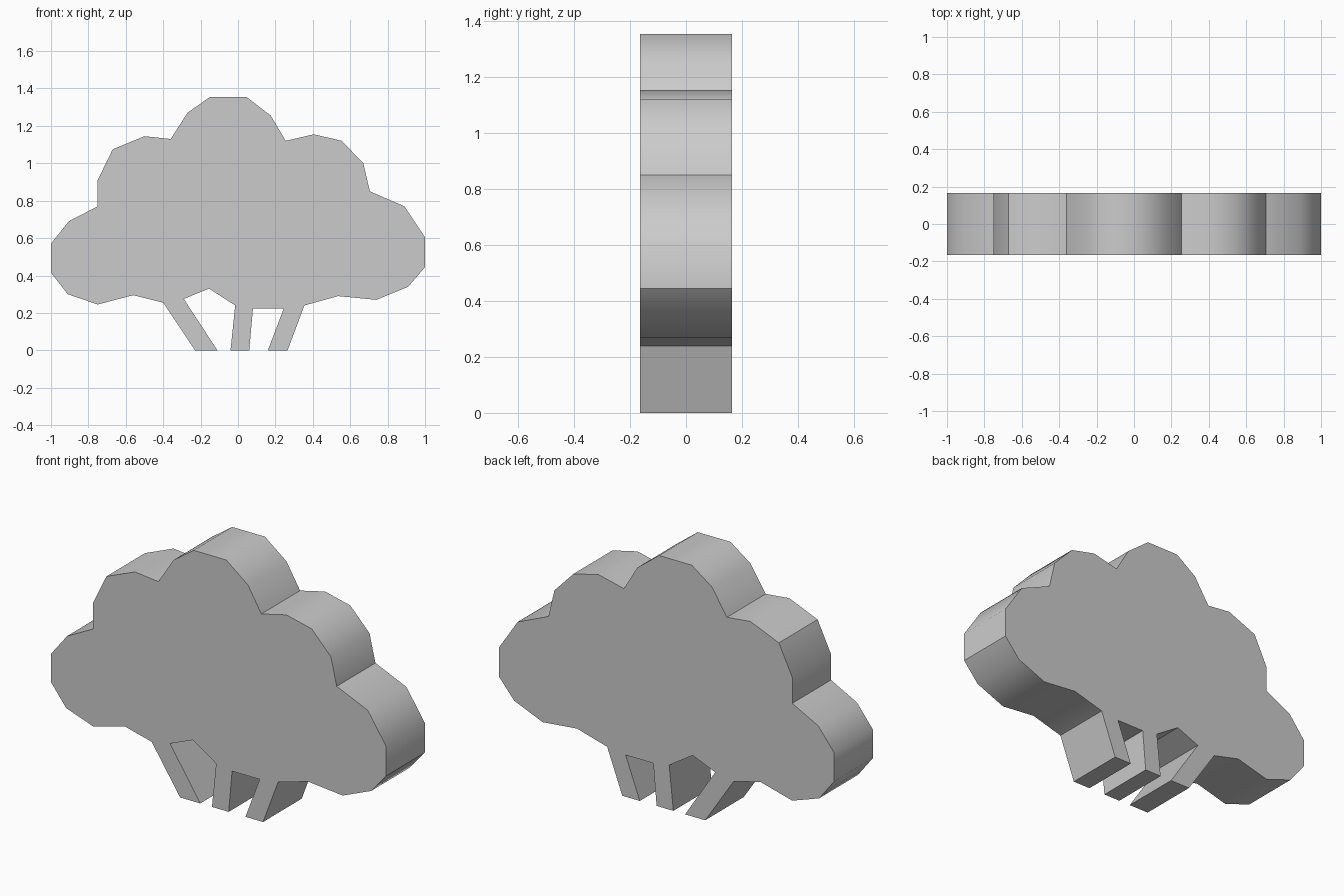
import bpy, bmesh, math

if "Cube" in bpy.data.objects:
    bpy.data.objects.remove(bpy.data.objects["Cube"])

HALF_DEPTH = 0.165

# Front outline, counter-clockwise, grouped by feature (x, z)
legs = [(-0.23, 0), (-0.11, 0), (-0.29, 0.275), (-0.155, 0.33), (-0.015, 0.24),
        (-0.04, 0), (0.06, 0), (0.08, 0.225), (0.245, 0.225), (0.16, 0), (0.265, 0)]
right_lobe = [(0.355, 0.24), (0.535, 0.29), (0.74, 0.27), (0.91, 0.34),
              (1, 0.445), (1, 0.605), (0.89, 0.77)]
upper_right_lobe = [(0.705, 0.85), (0.67, 1.0), (0.555, 1.12), (0.405, 1.155)]
top_lobe = [(0.255, 1.12), (0.175, 1.255), (0.045, 1.355), (-0.15, 1.355), (-0.27, 1.27)]
upper_left_lobe = [(-0.36, 1.13), (-0.5, 1.145), (-0.67, 1.075), (-0.75, 0.91)]
left_lobe = [(-0.75, 0.77), (-0.905, 0.69), (-1, 0.57), (-1, 0.415),
             (-0.91, 0.3), (-0.75, 0.245), (-0.56, 0.295), (-0.4, 0.255)]


def extrude_outline(name, outline, half_depth):
    bm = bmesh.new()
    face = bm.faces.new([bm.verts.new((x, -half_depth, z)) for x, z in outline])
    side = bmesh.ops.extrude_face_region(bm, geom=[face], use_keep_orig=True)["geom"]
    bmesh.ops.translate(bm, vec=(0, 2 * half_depth, 0),
                        verts=[g for g in side if isinstance(g, bmesh.types.BMVert)])
    bmesh.ops.recalc_face_normals(bm, faces=bm.faces)
    mesh = bpy.data.meshes.new(name)
    bm.to_mesh(mesh)
    bm.free()
    obj = bpy.data.objects.new(name, mesh)
    bpy.context.collection.objects.link(obj)
    return obj


# Tree slab: rounded lobes shaded smooth, valleys and rims kept sharp
tree = extrude_outline("tree_cutout", legs + right_lobe + upper_right_lobe + top_lobe
                       + upper_left_lobe + left_lobe, HALF_DEPTH)
bpy.context.view_layer.objects.active = tree
tree.select_set(True)
bpy.ops.object.shade_smooth_by_angle(angle=math.radians(40))
